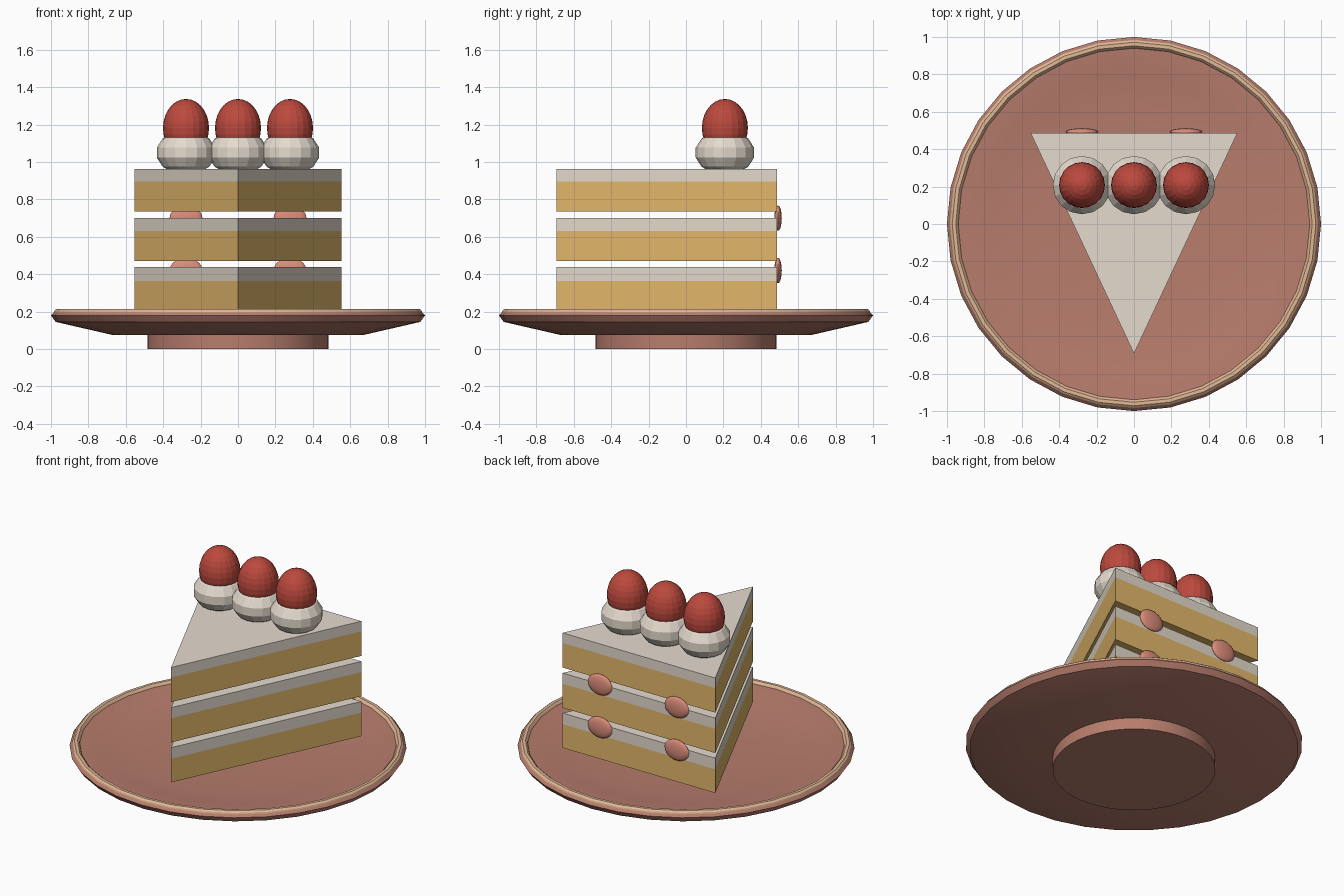
import bpy, bmesh, math

cube = bpy.data.objects.get("Cube")
if cube:
    bpy.data.objects.remove(cube, do_unlink=True)


def material(name, rgb):
    """Flat material from an 8-bit sRGB colour."""
    lin = [((c / 255 + 0.055) / 1.055) ** 2.4 for c in rgb]
    mat = bpy.data.materials.new(name)
    mat.use_nodes = True
    mat.diffuse_color = (*lin, 1)
    mat.node_tree.nodes["Principled BSDF"].inputs["Base Color"].default_value = (*lin, 1)
    return mat


CLAY = material("clay brown", (184, 125, 109))
SAND = material("rim beige", (226, 184, 150))
SPONGE = material("sponge gold", (228, 185, 107))
CREAM = material("cream", (229, 219, 206))
BERRY = material("berry red", (188, 73, 61))
PINK = material("fruit pink", (221, 142, 123))


def add_object(name, bm, mat, smooth=None):
    bmesh.ops.recalc_face_normals(bm, faces=bm.faces)
    mesh = bpy.data.meshes.new(name)
    bm.to_mesh(mesh)
    bm.free()
    mesh.materials.append(mat)
    obj = bpy.data.objects.new(name, mesh)
    bpy.context.collection.objects.link(obj)
    if smooth:
        bpy.ops.object.select_all(action="DESELECT")
        obj.select_set(True)
        bpy.context.view_layer.objects.active = obj
        bpy.ops.object.shade_smooth_by_angle(angle=math.radians(smooth))
    return obj


def lathe(name, profile, mat, sides=32, closed=False):
    """Spin a (radius, z) profile around z."""
    bm = bmesh.new()
    verts = [bm.verts.new((r, 0, z)) for r, z in profile]
    pairs = list(zip(verts, verts[1:]))
    if closed:
        pairs.append((verts[-1], verts[0]))
    edges = [bm.edges.new(p) for p in pairs]
    bmesh.ops.spin(bm, geom=verts + edges, axis=(0, 0, 1), cent=(0, 0, 0),
                   angle=math.tau, steps=sides)
    bmesh.ops.remove_doubles(bm, verts=bm.verts, dist=0.0005)
    return add_object(name, bm, mat, 30)


def wedge(name, z0, z1, mat):
    """Triangular slab with its tip at the front."""
    bm = bmesh.new()
    corners = ((-0.553, 0.487), (0, -0.693), (0.553, 0.487))
    low, high = ([bm.verts.new((x, y, z)) for x, y in corners] for z in (z0, z1))
    bm.faces.new(low)
    bm.faces.new(high)
    for i in range(3):
        j = (i + 1) % 3
        bm.faces.new((low[i], low[j], high[j], high[i]))
    return add_object(name, bm, mat)


def ellipsoid(name, centre, radii, mat, segments, rings, smooth=None):
    bm = bmesh.new()
    bmesh.ops.create_uvsphere(bm, u_segments=segments, v_segments=rings, radius=1)
    for v in bm.verts:
        v.co = [c + r * p for c, r, p in zip(centre, radii, v.co)]
    return add_object(name, bm, mat, smooth)


# Cake stand: foot, shallow bowl-shaped dish and pale rim
lathe("stand_foot", [(0, 0), (0.483, 0), (0.483, 0.08), (0, 0.08)], CLAY, 48)
lathe("stand_dish", [(0, 0.075), (0.67, 0.075), (0.975, 0.145), (1.0, 0.18),
                     (0.985, 0.196), (0.935, 0.196), (0.8, 0.175), (0.6, 0.158),
                     (0.3, 0.147), (0, 0.144)], CLAY)
lathe("stand_rim", [(0.937, 0.19), (0.943, 0.204), (0.953, 0.213),
                    (0.972, 0.213), (0.983, 0.204), (0.987, 0.19)], SAND, closed=True)

# Cake layers: sponge below, cream above, a gap between layers
layers = [("bottom", 0.21, 0.365, 0.438), ("middle", 0.472, 0.63, 0.7),
          ("top", 0.736, 0.897, 0.963)]
for label, base, split, top in layers:
    wedge(label + "_sponge", base, split, SPONGE)
    wedge(label + "_cream", split, top, CREAM)

# Piped cream with a berry on each
for i, label in enumerate(("right", "middle", "left")):
    x = (i - 1) * 0.278
    ellipsoid(label + "_cream_dollop", (x, 0.208, 1.05), (0.16, 0.16, 0.12),
              CREAM, 16, 7)
    ellipsoid(label + "_berry", (x, 0.208, 1.182), (0.123, 0.123, 0.155),
              BERRY, 20, 14)

# Fruit slices set into the back between layers
for label, z in (("lower", 0.42), ("upper", 0.7)):
    for side, x in (("right", -0.278), ("left", 0.278)):
        ellipsoid(f"{label}_{side}_fruit", (x, 0.492, z), (0.088, 0.02, 0.068),
                  PINK, 16, 10, 60)
